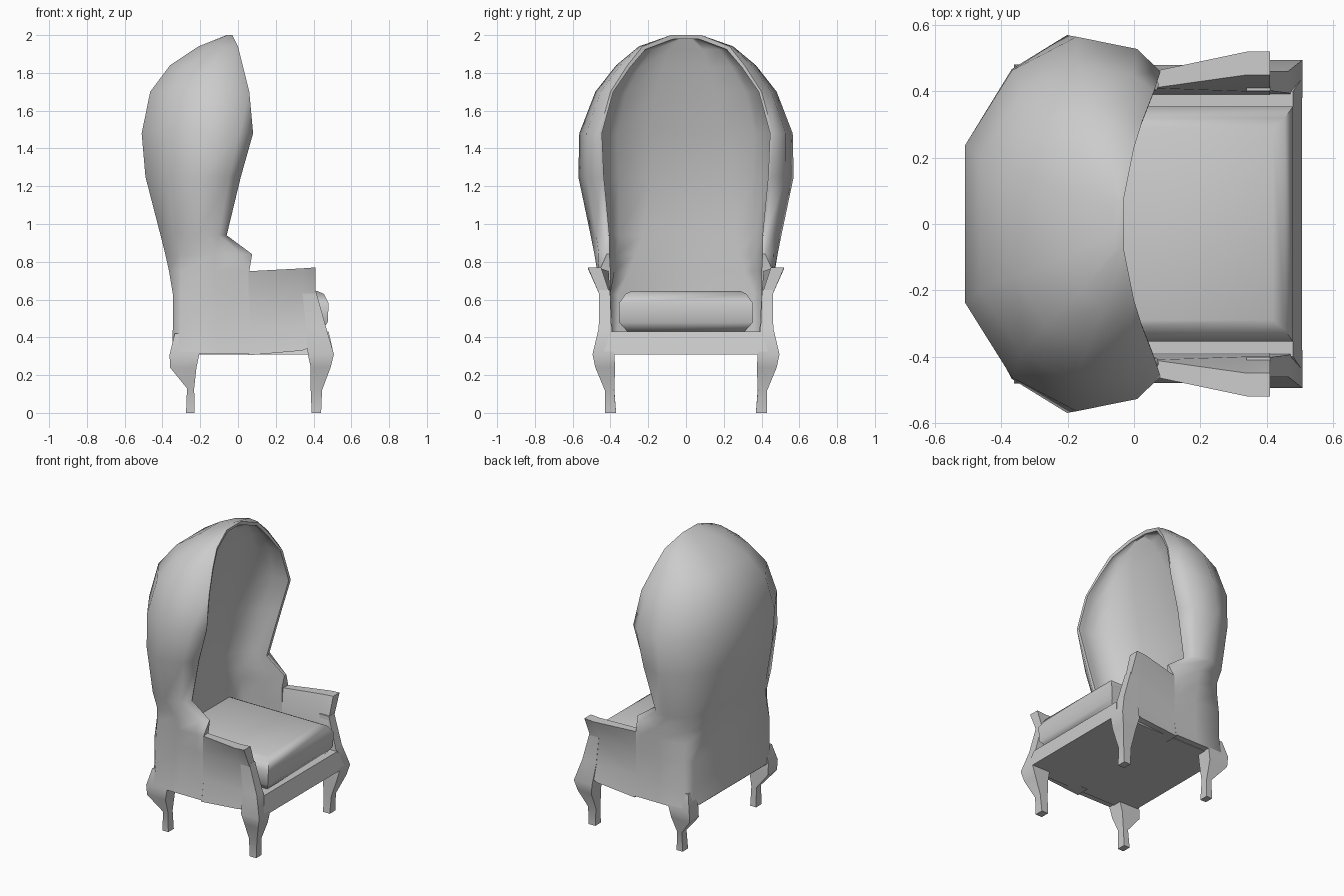
import bpy, bmesh, math


def finish(name, bm, mirror=False, angle=40):
    bmesh.ops.recalc_face_normals(bm, faces=bm.faces[:])
    me = bpy.data.meshes.new(name)
    bm.to_mesh(me)
    bm.free()
    ob = bpy.data.objects.new(name, me)
    bpy.context.collection.objects.link(ob)
    if mirror:
        mod = ob.modifiers.new("mirror", 'MIRROR')
        mod.use_axis = (False, True, False)
        mod.use_mirror_merge = False
    bpy.ops.object.select_all(action='DESELECT')
    ob.select_set(True)
    bpy.context.view_layer.objects.active = ob
    bpy.ops.object.shade_smooth_by_angle(angle=math.radians(angle))
    return ob


def bridge(bm, rings):
    """Skin a list of closed rings; return their vertices."""
    vs = [[bm.verts.new(p) for p in r] for r in rings]
    for a, b in zip(vs, vs[1:]):
        for i in range(len(a)):
            j = (i + 1) % len(a)
            bm.faces.new((a[i], a[j], b[j], b[i]))
    return vs


def loft(name, rings, mirror=False, angle=40):
    bm = bmesh.new()
    vs = bridge(bm, rings)
    bm.faces.new(vs[0])
    bm.faces.new(vs[-1])
    return finish(name, bm, mirror, angle)


def rect(z, x0, x1, y0, y1):
    return [(x0, y0, z), (x1, y0, z), (x1, y1, z), (x0, y1, z)]


# Hooded back sections:
# z, rim x, rim y, half width, back x, squareness, padded inner back x
levels = [
    (0.315, 0.06, 0.48, 0.48, -0.35, 1.0, -0.27),
    (0.45, 0.06, 0.46, 0.46, -0.345, 1.0, -0.27),
    (0.63, 0.06, 0.46, 0.46, -0.345, 1.0, -0.27),
    (0.75, 0.06, 0.46, 0.47, -0.365, 0.7, -0.28),
    (0.84, 0.075, 0.42, 0.485, -0.385, 0.5, -0.28),
    (0.94, -0.06, 0.42, 0.505, -0.41, 0.3, -0.28),
    (1.25, 0.015, 0.45, 0.57, -0.49, 0.0, -0.26),
    (1.48, 0.08, 0.46, 0.565, -0.51, 0.0, -0.20),
    (1.70, 0.06, 0.40, 0.48, -0.465, 0.0, -0.14),
    (1.84, 0.025, 0.31, 0.37, -0.36, 0.0, -0.10),
    (1.94, 0.0, 0.23, 0.25, -0.21, 0.0, -0.07),
    (2.00, -0.03, 0.08, 0.08, -0.06, 0.0, -0.05),
]


def u_section(z, xa, ya, w, xb, s):
    d = xa - xb
    half = [(xa, ya),
            (xa - 0.12 * d, ya + (w - ya) * 0.65),
            (xa - 0.43 * d, w),
            (xa - (0.76 + 0.14 * s) * d, w * (0.82 + 0.18 * s)),
            (xb, w * (0.42 + 0.48 * s))]
    return [(x, y, z) for x, y in half] + [(x, -y, z) for x, y in reversed(half)]


rings = []
for z, xa, ya, w, xb, s, xin in levels:
    outer = u_section(z, xa, ya, w, xb, s)
    zi = z - 0.02 * max(0, (z - 1.7) / 0.3)
    yi = min(ya - 0.015, 0.40) if z < 0.8 else ya - 0.015
    inner = u_section(zi, xa - 0.005, yi, yi, xin, s)
    rings.append(outer + inner[::-1])
bm = bmesh.new()
vs = bridge(bm, rings)
top = vs[-1]
bm.faces.new(top[:10])
bm.faces.new(top[10:])
bm.faces.new((top[0], top[9], top[10], top[19]))
bm.faces.new(vs[0])
finish("hooded_back", bm, angle=60)

# Arm panels flaring out to a flat arm rest
arm = []
for x, zt, yo, yi, zb in [(0.055, 0.75, 0.46, 0.41, 0.305),
                          (0.34, 0.765, 0.52, 0.45, 0.33), (0.41, 0.77, 0.52, 0.45, 0.36)]:
    arm.append([(x, 0.48, zb), (x, 0.46, 0.45), (x, 0.46, 0.63), (x, yo, zt),
                (x, yi, zt), (x, 0.40, 0.62), (x, 0.39, 0.45), (x, 0.39, zb)])
loft("arm", arm, True, 60)

# Curved front legs running up into the arm fronts
loft("front_leg", [rect(*r) for r in [
    (0.65, 0.34, 0.411, 0.402, 0.461),
    (0.45, 0.36, 0.467, 0.395, 0.462),
    (0.31, 0.37, 0.508, 0.38, 0.495),
    (0.24, 0.385, 0.49, 0.375, 0.48),
    (0.12, 0.385, 0.445, 0.38, 0.43),
    (0.00, 0.39, 0.44, 0.37, 0.43)]], True, 60)

# Curved back legs
loft("back_leg", [rect(*r) for r in [
    (0.42, -0.335, -0.20, 0.39, 0.455),
    (0.31, -0.362, -0.205, 0.38, 0.482),
    (0.24, -0.36, -0.22, 0.375, 0.475),
    (0.13, -0.27, -0.232, 0.38, 0.43),
    (0.00, -0.275, -0.23, 0.37, 0.43)]], True, 60)

# Seat frame with sloping front rail
loft("seat_frame", [rect(0.31, -0.345, 0.507, -0.44, 0.44),
                    rect(0.43, -0.33, 0.48, -0.40, 0.40)])

# Cushion with softened edges
loft("seat_cushion", [rect(*r) for r in [
    (0.43, -0.27, 0.44, -0.31, 0.31),
    (0.48, -0.28, 0.475, -0.355, 0.355),
    (0.58, -0.28, 0.48, -0.355, 0.355),
    (0.63, -0.28, 0.455, -0.32, 0.32),
    (0.645, -0.27, 0.42, -0.29, 0.29)]], angle=60)
